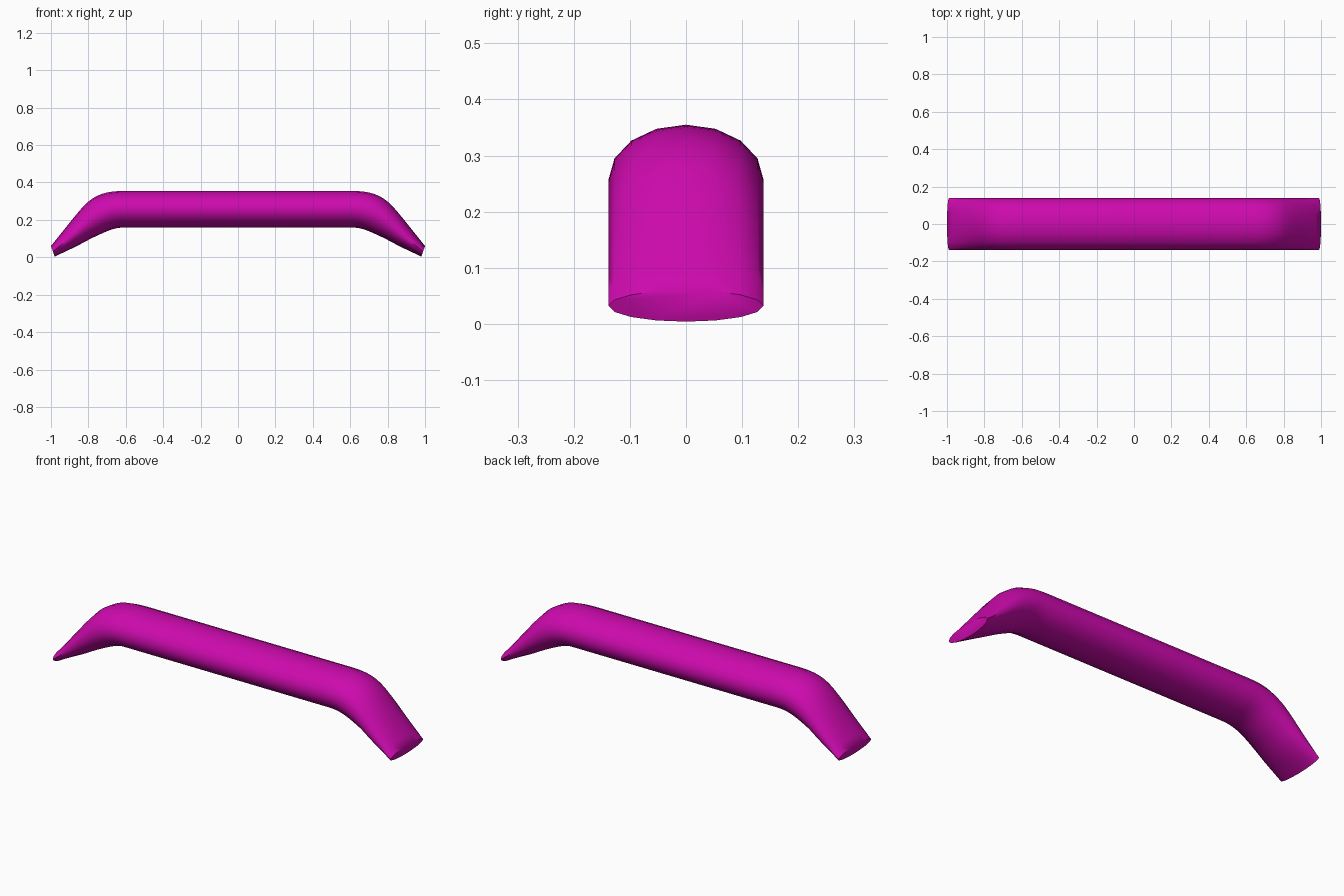
import bpy, bmesh, math
from mathutils import Vector

if "Cube" in bpy.data.objects:
    bpy.data.objects.remove(bpy.data.objects["Cube"])

SIDES = 16
HALF_WIDTH = 0.138

# Upper and lower edge of the bent end: (top x, top z, bottom x, bottom z)
stations = [
    (0.60, 0.355, 0.60, 0.160),
    (0.68, 0.350, 0.645, 0.156),
    (0.745, 0.332, 0.685, 0.145),
    (0.80, 0.298, 0.735, 0.124),
    (0.85, 0.246, 0.79, 0.098),
    (0.92, 0.160, 0.87, 0.056),
    (1.00, 0.060, 0.98, 0.004),
]


def smooth(points, steps=3):
    """Catmull-Rom curve through the stations."""
    pts = [Vector(p) for p in points]
    before = Vector((0.52, 0.355, 0.52, 0.160))
    after = pts[-1] * 2 - pts[-2]
    ext = [before] + pts + [after]
    out = []
    for a, b, c, d in zip(ext, ext[1:], ext[2:], ext[3:]):
        for i in range(steps):
            t = i / steps
            out.append(0.5 * (2 * b + (c - a) * t
                              + (2 * a - 5 * b + 4 * c - d) * t * t
                              + (3 * b - a - 3 * c + d) * t ** 3))
    out.append(pts[-1])
    return out


# Full run of stations, left end mirrored from the right
right = smooth(stations)
left = [Vector((-s[0], s[1], -s[2], s[3])) for s in reversed(right)]

# Loft elliptical rings along the bar
bm = bmesh.new()
rings = []
for tx, tz, bx, bz in left + right:
    top, bottom = Vector((tx, 0, tz)), Vector((bx, 0, bz))
    mid, half = (top + bottom) / 2, (top - bottom) / 2
    side = Vector((0, HALF_WIDTH, 0))
    rings.append([bm.verts.new(mid + half * math.cos(a) + side * math.sin(a))
                  for a in (2 * math.pi * i / SIDES for i in range(SIDES))])
for r, s in zip(rings, rings[1:]):
    for i in range(SIDES):
        j = (i + 1) % SIDES
        bm.faces.new((r[i], r[j], s[j], s[i]))

# End caps
bm.faces.new(rings[0])
bm.faces.new(rings[-1])
bmesh.ops.recalc_face_normals(bm, faces=bm.faces)

mesh = bpy.data.meshes.new("handle_bar")
bm.to_mesh(mesh)
bm.free()
bar = bpy.data.objects.new("handle_bar", mesh)
bpy.context.collection.objects.link(bar)

# Magenta material
mat = bpy.data.materials.new("magenta")
mat.diffuse_color = (0.61, 0.003, 0.42, 1)
mat.use_nodes = True
mat.node_tree.nodes["Principled BSDF"].inputs["Base Color"].default_value = mat.diffuse_color
mesh.materials.append(mat)

bpy.context.view_layer.objects.active = bar
bar.select_set(True)
bpy.ops.object.shade_smooth_by_angle(angle=math.radians(60))
